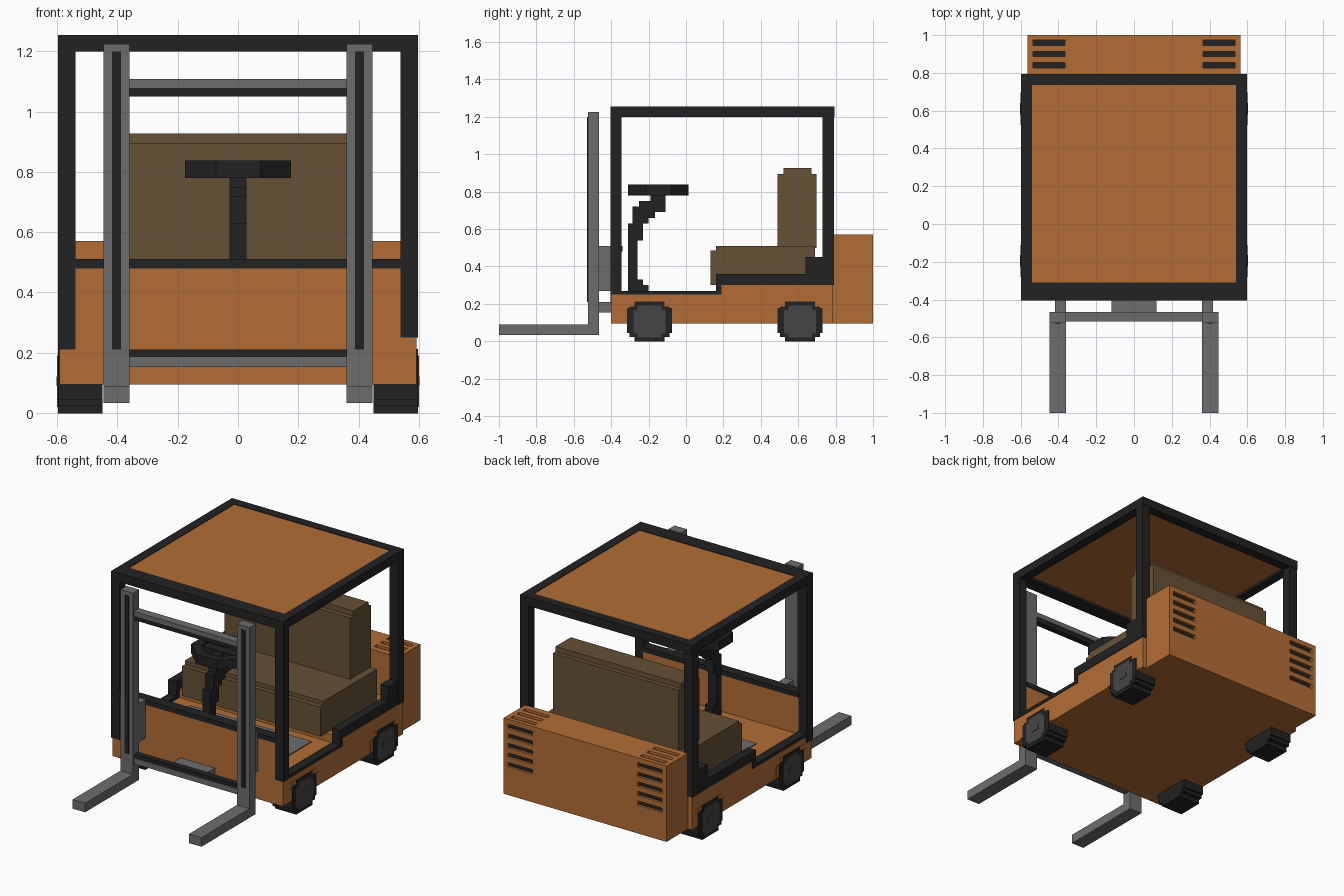
import bpy, bmesh, math

cube = bpy.data.objects.get("Cube")
if cube:
    bpy.data.objects.remove(cube, do_unlink=True)


def material(name, rgb):
    m = bpy.data.materials.new(name)
    m.use_nodes = True
    m.diffuse_color = (*rgb, 1)
    bsdf = m.node_tree.nodes["Principled BSDF"]
    bsdf.inputs["Base Color"].default_value = (*rgb, 1)
    bsdf.inputs["Roughness"].default_value = 0.8
    return m


ORANGE = material("orange paint", (0.45, 0.155, 0.036))
BLACK = material("black trim", (0.016, 0.016, 0.016))
GREY = material("grey steel", (0.152, 0.152, 0.152))
HUB = material("dark grey hub", (0.06, 0.06, 0.06))
SEAT = material("brown seat", (0.133, 0.083, 0.036))


def finish(name, bm, mat):
    bmesh.ops.recalc_face_normals(bm, faces=bm.faces)
    mesh = bpy.data.meshes.new(name)
    bm.to_mesh(mesh)
    bm.free()
    mesh.materials.append(mat)
    ob = bpy.data.objects.new(name, mesh)
    bpy.context.collection.objects.link(ob)
    return ob


def boxes(name, mat, *ranges):
    """One object from boxes given as (x0, x1, y0, y1, z0, z1)."""
    bm = bmesh.new()
    for x0, x1, y0, y1, z0, z1 in ranges:
        for v in bmesh.ops.create_cube(bm, size=1)["verts"]:
            v.co = (x1 if v.co.x > 0 else x0, y1 if v.co.y > 0 else y0,
                    z1 if v.co.z > 0 else z0)
    return finish(name, bm, mat)


def prism(name, mat, profile, x0, x1):
    """Extrude a (y, z) profile along x."""
    bm = bmesh.new()
    face = bm.faces.new([bm.verts.new((x0, y, z)) for y, z in profile])
    out = bmesh.ops.extrude_face_region(bm, geom=[face])["geom"]
    for v in out:
        if isinstance(v, bmesh.types.BMVert):
            v.co.x = x1
    return finish(name, bm, mat)


def stepped(y, z, half, cut):
    """Square profile with notched corners."""
    a, b = half, half - cut
    q = [(a, b), (b, b), (b, a)]
    pts = []
    for k in range(4):
        c, s = round(math.cos(k * math.pi / 2)), round(math.sin(k * math.pi / 2))
        pts += [(y + c * u - s * v, z + s * u + c * v) for u, v in q]
    return pts


SIDES = (("left", 1), ("right", -1))

# Chassis, front panel and cabin floor
prism("chassis", ORANGE, [(-.4, .095), (.787, .095), (.787, .30), (.19, .30),
                          (.19, .25), (-.4, .25)], -.592, .592)
boxes("front_panel", ORANGE, (-.54, .54, -.4, -.345, .25, .48))
boxes("front_panel_trim", BLACK, (-.54, .54, -.404, -.34, .48, .51))
boxes("floor_mat", GREY, (-.42, .42, -.10, .13, .25, .256))

# Side sills
for side, s in SIDES:
    prism(side + "_sill_trim", BLACK,
          [(-.4, .25), (.19, .25), (.19, .30), (.787, .30), (.787, .45), (.64, .45),
           (.64, .36), (.16, .36), (.16, .27), (-.4, .27)], s * .54, s * .596)

# Cab posts and roof
for side, s in SIDES:
    x0, x1 = sorted((s * .54, s * .597))
    boxes(side + "_front_post", BLACK, (x0, x1, -.404, -.345, .25 if s > 0 else .21, 1.21))
    boxes(side + "_rear_post", BLACK, (x0, x1, .73, .79, .30, 1.21))
boxes("roof_frame", BLACK,
      (-.597, -.54, -.404, .793, 1.2, 1.255), (.54, .597, -.404, .793, 1.2, 1.255),
      (-.54, .54, -.404, -.31, 1.2, 1.255), (-.54, .54, .735, .793, 1.2, 1.255))
boxes("roof_panel", ORANGE, (-.54, .54, -.31, .735, 1.215, 1.252))

# Counterweight with recessed vent slots on the top and back
weight = boxes("counterweight", ORANGE, (-.565, .565, .785, 1.0, .095, .57))
cuts, floors = [], []
for s in (1, -1):
    x0, x1 = sorted((s * .365, s * .535))
    for k in range(3):
        y = .84 + .06 * k
        cuts.append((x0, x1, y - .014, y + .014, .552, .60))
        floors.append((x0, x1, y - .014, y + .014, .550, .555))
    for k in range(5):
        z = .525 - .06 * k
        cuts.append((x0, x1, .982, 1.05, z - .014, z + .014))
        floors.append((x0, x1, .980, .985, z - .014, z + .014))
cutter = boxes("vent_cutter", ORANGE, *cuts)
cutter.hide_render = True
mod = weight.modifiers.new("vents", "BOOLEAN")
mod.object = cutter
mod.operation = "DIFFERENCE"
mod.solver = "EXACT"
bpy.context.view_layer.objects.active = weight
bpy.ops.object.modifier_apply(modifier=mod.name)
bpy.data.objects.remove(cutter, do_unlink=True)
boxes("vent_slots", BLACK, *floors)

# Seat
prism("seat_cushion", SEAT, [(.13, .30), (.69, .30), (.69, .51), (.16, .51),
                             (.16, .485), (.13, .485)], -.48, .48)
prism("seat_backrest", SEAT, [(.49, .50), (.697, .50), (.697, .895), (.67, .895),
                              (.67, .927), (.52, .927), (.52, .895), (.49, .895)], -.435, .435)

# Steering column and wheel
prism("steering_column", BLACK,
      [(-.31, .25), (-.20, .25), (-.20, .30), (-.23, .30), (-.23, .33), (-.26, .33),
       (-.26, .54), (-.23, .54), (-.23, .63), (-.20, .63), (-.20, .66), (-.165, .66),
       (-.165, .69), (-.11, .69), (-.11, .79), (-.19, .79), (-.19, .75), (-.25, .75),
       (-.25, .72), (-.285, .72), (-.285, .63), (-.31, .63)], -.028, .028)
bm = bmesh.new()
rings = []
for k in range(8):
    a = math.radians(22.5 + 45 * k)
    rings.append([bm.verts.new((r * math.cos(a), -.148 + .92 * r * math.sin(a), z))
                  for r, z in ((.19, .78), (.19, .838), (.13, .838), (.13, .78))])
for k in range(8):
    p, q = rings[k], rings[(k + 1) % 8]
    for j in range(4):
        i = (j + 1) % 4
        bm.faces.new((p[j], p[i], q[i], q[j]))
finish("steering_wheel_rim", bm, BLACK)
boxes("steering_wheel_spokes", BLACK, (-.14, .14, -.18, -.12, .785, .825),
      (-.028, .028, -.28, -.12, .785, .82))

# Road wheels with arch lips and hubs
for side, s in SIDES:
    for place, y in (("front", -.195), ("rear", .61)):
        n = f"{side}_{place}_"
        x0, x1 = sorted((s * .58, s * .594))
        boxes(n + "arch_lip", ORANGE, (x0, x1, y - .147, y + .147, .10, .18),
              (x0, x1, y - .12, y + .12, .18, .212))
        prism(n + "tyre", BLACK, stepped(y, .105, .107, .026), s * .45, s * .597)
        x0, x1 = sorted((s * .45, s * .597))
        boxes(n + "tyre_tread", BLACK, (x0, x1, y - .12, y + .12, .045, .178))
        prism(n + "hub", HUB, stepped(y, .105, .085, .022), s * .59, s * .600)
        x0, x1 = sorted((s * .595, s * .603))
        boxes(n + "hub_cap", HUB, (x0, x1, y - .03, y + .03, .09, .12))

# Lifting mast, forks and carriage links
for side, s in SIDES:
    x0, x1 = sorted((s * .36, s * .447))
    boxes(side + "_mast_rail", GREY, (x0, x1, -.525, -.465, .033, 1.225))
    boxes(side + "_fork", GREY, (x0, x1, -1.0, -.465, .033, .09))
    g0, g1 = sorted((s * .389, s * .418))
    boxes(side + "_rail_groove", BLACK, (g0, g1, -.528, -.52, .21, 1.2))
    l0, l1 = sorted((s * .36, s * .418))
    boxes(side + "_mast_bracket", GREY, (l0, l1, -.466, -.4, .27, .51))
boxes("mast_crossbars", GREY, (-.36, .36, -.517, -.465, 1.077, 1.108),
      (-.36, .36, -.517, -.465, .153, .187))
boxes("mast_crossbar_trim", BLACK, (-.36, .36, -.51, -.472, 1.05, 1.077),
      (-.36, .36, -.51, -.472, .187, .21))
boxes("carriage_link", GREY, (-.12, .12, -.47, -.4, .153, .21))
